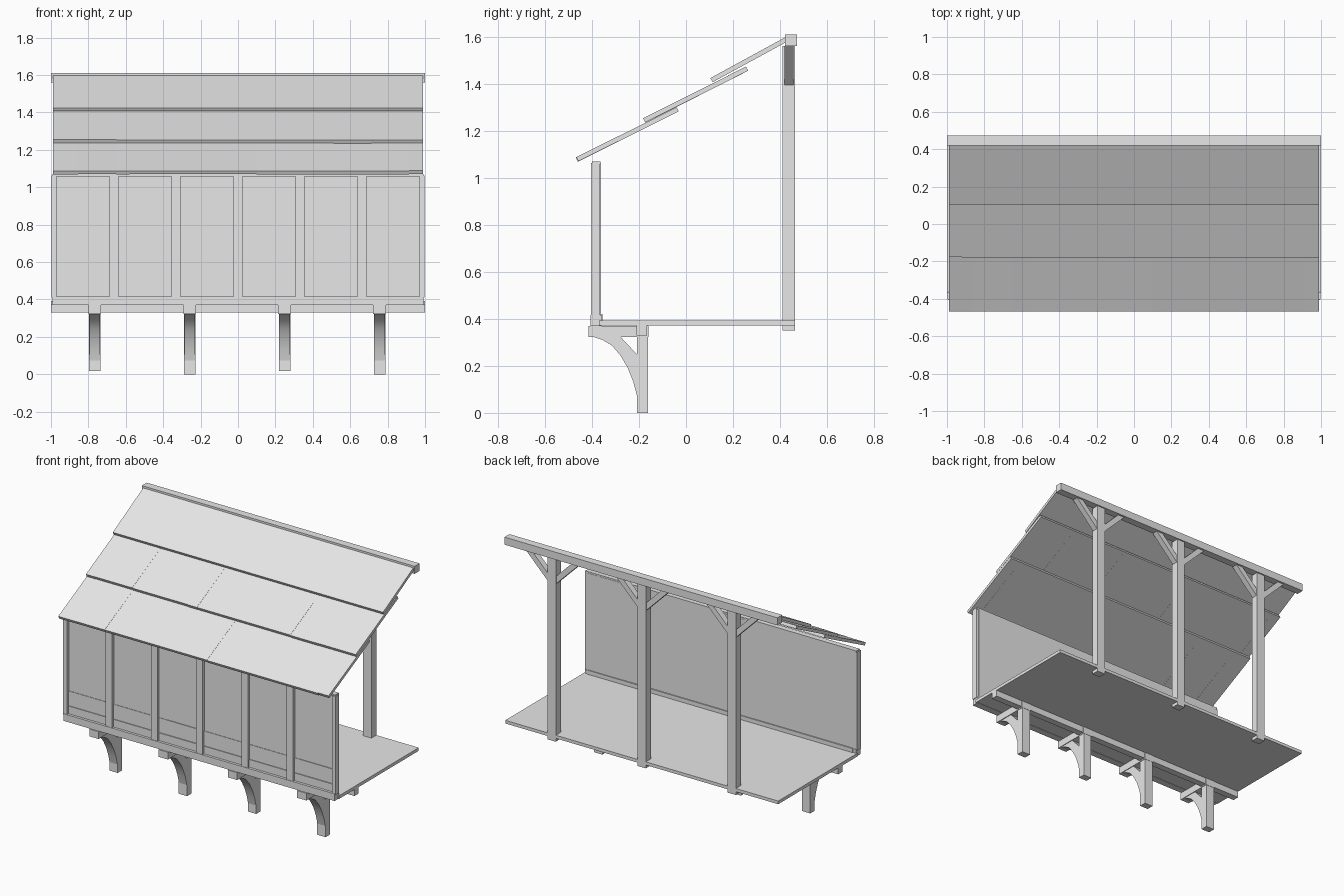
import bpy, bmesh, random
from mathutils import Vector

random.seed(4)
cube = bpy.data.objects.get("Cube")
if cube:
    bpy.data.objects.remove(cube, do_unlink=True)

grey = bpy.data.materials.new("weathered grey")
grey.use_nodes = True
grey.diffuse_color = (0.8, 0.8, 0.8, 1)
grey.node_tree.nodes["Principled BSDF"].inputs["Base Color"].default_value = (0.8, 0.8, 0.8, 1)


def prism(name, points, axis, lo, hi):
    """Extrude a flat outline along x (points are y, z) or y (points are x, z)."""
    def place(p, t):
        return (t, p[0], p[1]) if axis == "x" else (p[0], t, p[1])
    bm = bmesh.new()
    face = bm.faces.new([bm.verts.new(place(p, lo)) for p in points])
    new = bmesh.ops.extrude_face_region(bm, geom=[face])["geom"]
    shift = Vector(place((0, 0), hi - lo))
    bmesh.ops.translate(bm, vec=shift, verts=[g for g in new if isinstance(g, bmesh.types.BMVert)])
    bmesh.ops.recalc_face_normals(bm, faces=bm.faces)
    mesh = bpy.data.meshes.new(name)
    bm.to_mesh(mesh)
    bm.free()
    mesh.materials.append(grey)
    ob = bpy.data.objects.new(name, mesh)
    bpy.context.scene.collection.objects.link(ob)
    return ob


def box(name, x, y, z):
    outline = [(y[0], z[0]), (y[1], z[0]), (y[1], z[1]), (y[0], z[1])]
    return prism(name, outline, "x", x[0], x[1])


def roof_tier(name, low, high, seams):
    """Row of sloping boards, each lying a hair higher or lower than the next."""
    low, high = Vector(low), Vector(high)
    along = (high - low).normalized()
    down = Vector((along.y, -along.x)) * 0.02
    edges = [-0.99] + seams + [0.99]
    for i, (a, b) in enumerate(zip(edges, edges[1:])):
        lift = Vector((0, 0.0015 * (i % 2)))
        tip = low + along * random.uniform(-0.003, 0.003) + lift
        prism(f"{name}_board_{i + 1}", [tip, high, high + down, tip + down], "x", a, b)


# Roof
roof_tier("lower_roof", (-0.466, 1.087), (-0.04, 1.30), [-0.855, -0.65, -0.58, 0.10, 0.915])
roof_tier("middle_roof", (-0.18, 1.253), (0.255, 1.473),
          [-0.92, -0.65, -0.24, -0.175, 0.30, 0.51, 0.715])
roof_tier("upper_roof", (0.105, 1.425), (0.43, 1.602), [])
box("ridge_beam", (-1, 1), (0.421, 0.472), (1.56, 1.61))

# Floor and the beam carrying it
box("floor", (-1, 1), (-0.37, 0.463), (0.372, 0.393))
box("floor_beam", (-1, 1), (-0.21, -0.165), (0.33, 0.372))

# Rear posts with a pair of diagonal braces each
for i, x in enumerate((-0.66, 0, 0.66)):
    box(f"rear_post_{i + 1}", (x - 0.03, x + 0.03), (0.411, 0.463), (0.35, 1.56))
    for side, s in (("right", -1), ("left", 1)):
        outline = [(0.02, 1.385), (0.02, 1.435), (0.145, 1.56), (0.195, 1.56)]
        prism(f"rear_brace_{side}_{i + 1}", [(x + s * px, pz) for px, pz in
              (outline[0], outline[3], outline[2], outline[1])], "y", 0.418, 0.458)

# Front wall frame
box("wall_sill", (-0.993, 0.993), (-0.407, -0.36), (0.37, 0.417))
box("wall_top_rail", (-0.993, 0.993), (-0.4, -0.363), (1.058, 1.07))
box("wall_skirting", (-0.97, 0.97), (-0.366, -0.356), (0.39, 0.42))
for i in range(7):
    x = (i - 3) * 0.3315
    half = 0.024
    lo, hi = max(x - half, -0.998), min(x + half, 0.998)
    box(f"wall_stud_{i + 1}", (lo, hi), (-0.404, -0.366), (0.41, 1.062))

# Wall boarding, with two lapped boards at the foot
seams = [-0.98, -0.245, -0.03, 0.72, 0.98]
for i, (a, b) in enumerate(zip(seams, seams[1:])):
    step = 0.0015 * (i % 2)
    box(f"wall_board_{i + 1}", (a, b), (-0.385 + step, -0.363 + step), (0.41, 1.06))
box("wall_foot_board", (-0.98, 0.98), (-0.39, -0.38), (0.41, 0.468))
box("wall_lap_board", (-0.98, 0.98), (-0.388, -0.38), (0.471, 0.567))

# Support brackets: leg, forward arm and a curved brace
curve = [(-0.40, 0.325), (-0.355, 0.31), (-0.315, 0.287), (-0.278, 0.243),
         (-0.247, 0.19), (-0.224, 0.132), (-0.208, 0.07)]
brace = curve + [(-0.205, 0.245), (-0.28, 0.325)]
for i, x in enumerate((-0.766, -0.258, 0.249, 0.757)):
    foot = 0.018 if i % 2 == 0 else 0.0
    box(f"bracket_leg_{i + 1}", (x - 0.031, x + 0.031), (-0.209, -0.162), (foot, 0.371))
    box(f"bracket_arm_{i + 1}", (x - 0.034, x + 0.034), (-0.414, -0.16), (0.322, 0.37))
    ob = prism(f"bracket_brace_{i + 1}", brace, "x", x - 0.029, x + 0.029)
    bpy.ops.object.select_all(action="DESELECT")
    ob.select_set(True)
    bpy.context.view_layer.objects.active = ob
    bpy.ops.object.shade_smooth_by_angle(angle=0.6)
